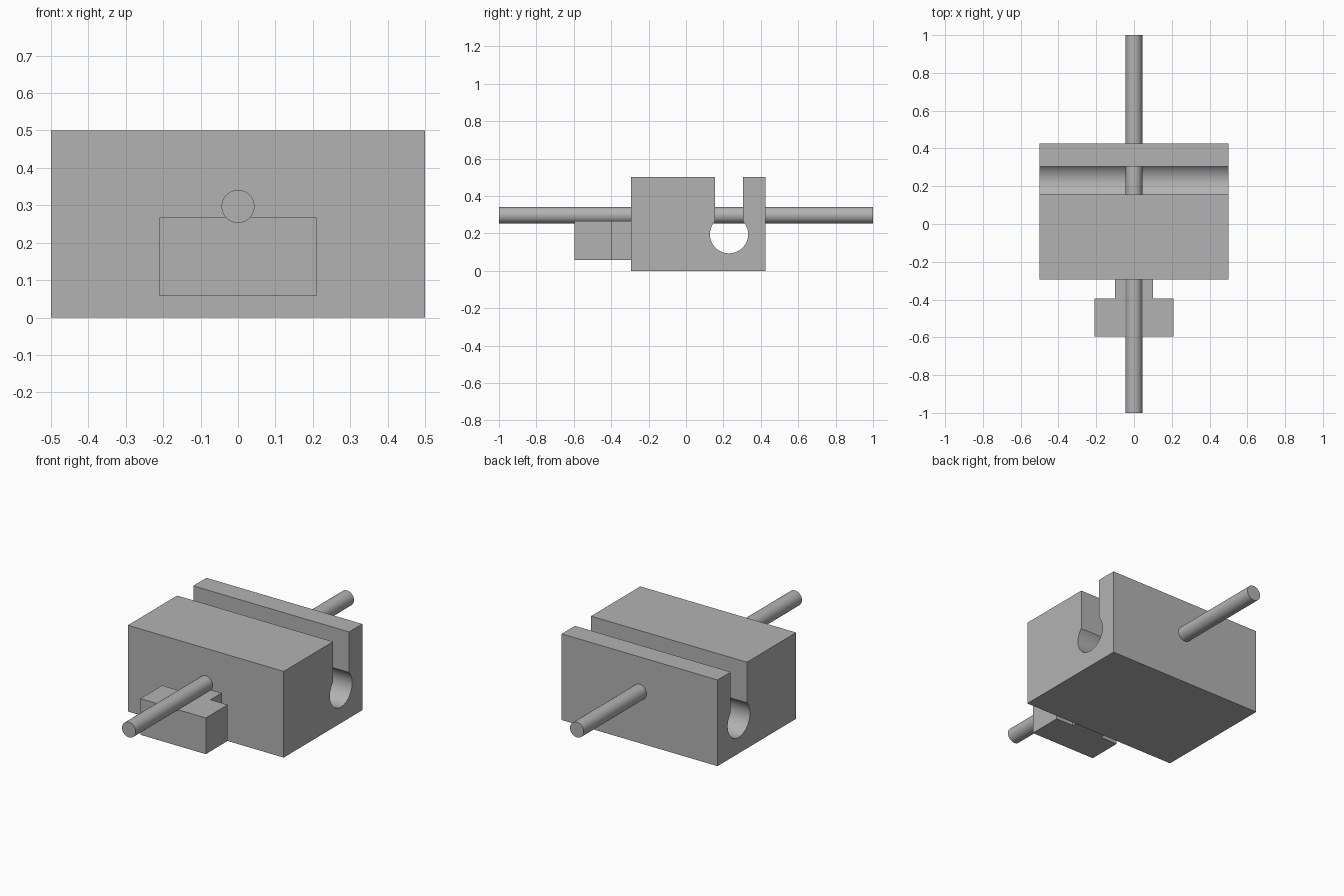
import bpy
import bmesh
import math
from mathutils import Vector

cube = bpy.data.objects.get("Cube")
if cube:
    bpy.data.objects.remove(cube, do_unlink=True)

grey = bpy.data.materials.new("plain grey")
grey.use_nodes = True
colour = (0.45, 0.45, 0.45, 1)
grey.diffuse_color = colour
grey.node_tree.nodes["Principled BSDF"].inputs["Base Color"].default_value = colour


def extrude_profile(name, points, direction):
    """Fill a closed profile and extrude it into a solid."""
    bm = bmesh.new()
    face = bm.faces.new([bm.verts.new(p) for p in points])
    out = bmesh.ops.extrude_face_region(bm, geom=[face], use_keep_orig=True)
    moved = [v for v in out["geom"] if isinstance(v, bmesh.types.BMVert)]
    bmesh.ops.translate(bm, verts=moved, vec=Vector(direction))
    bmesh.ops.recalc_face_normals(bm, faces=bm.faces)
    mesh = bpy.data.meshes.new(name)
    bm.to_mesh(mesh)
    bm.free()
    mesh.materials.append(grey)
    obj = bpy.data.objects.new(name, mesh)
    bpy.context.collection.objects.link(obj)
    return obj


def smooth(obj):
    bpy.ops.object.select_all(action="DESELECT")
    obj.select_set(True)
    bpy.context.view_layer.objects.active = obj
    bpy.ops.object.shade_smooth_by_angle(angle=math.radians(30))


# Block with a keyhole slot running along x
half_width, height = 0.5, 0.5
front, back = -0.295, 0.425
slot_y, slot_half = 0.23, 0.074
hole_z, hole_r = 0.195, 0.102
start = math.asin(slot_half / hole_r)
steps = 48
profile = [(front, 0), (back, 0), (back, height), (slot_y + slot_half, height)]
for i in range(steps + 1):
    a = start + (2 * math.pi - 2 * start) * i / steps
    profile.append((slot_y + hole_r * math.sin(a), hole_z + hole_r * math.cos(a)))
profile += [(slot_y - slot_half, height), (front, height)]
block = extrude_profile("slotted_block",
                        [(-half_width, y, z) for y, z in profile],
                        (2 * half_width, 0, 0))
smooth(block)

# T-shaped key on the front of the block
key_right = [(0.1, front), (0.1, -0.395), (0.21, -0.395), (0.21, -0.595)]
key_left = [(-x, y) for x, y in reversed(key_right)]
extrude_profile("t_key", [(x, y, 0.057) for x, y in key_right + key_left],
                (0, 0, 0.21))

# Long round rod through everything
bpy.ops.mesh.primitive_cylinder_add(vertices=48, radius=0.044, depth=2,
                                    location=(0, 0, 0.297),
                                    rotation=(math.pi / 2, 0, 0))
rod = bpy.context.object
rod.name = "rod"
rod.data.materials.append(grey)
smooth(rod)
